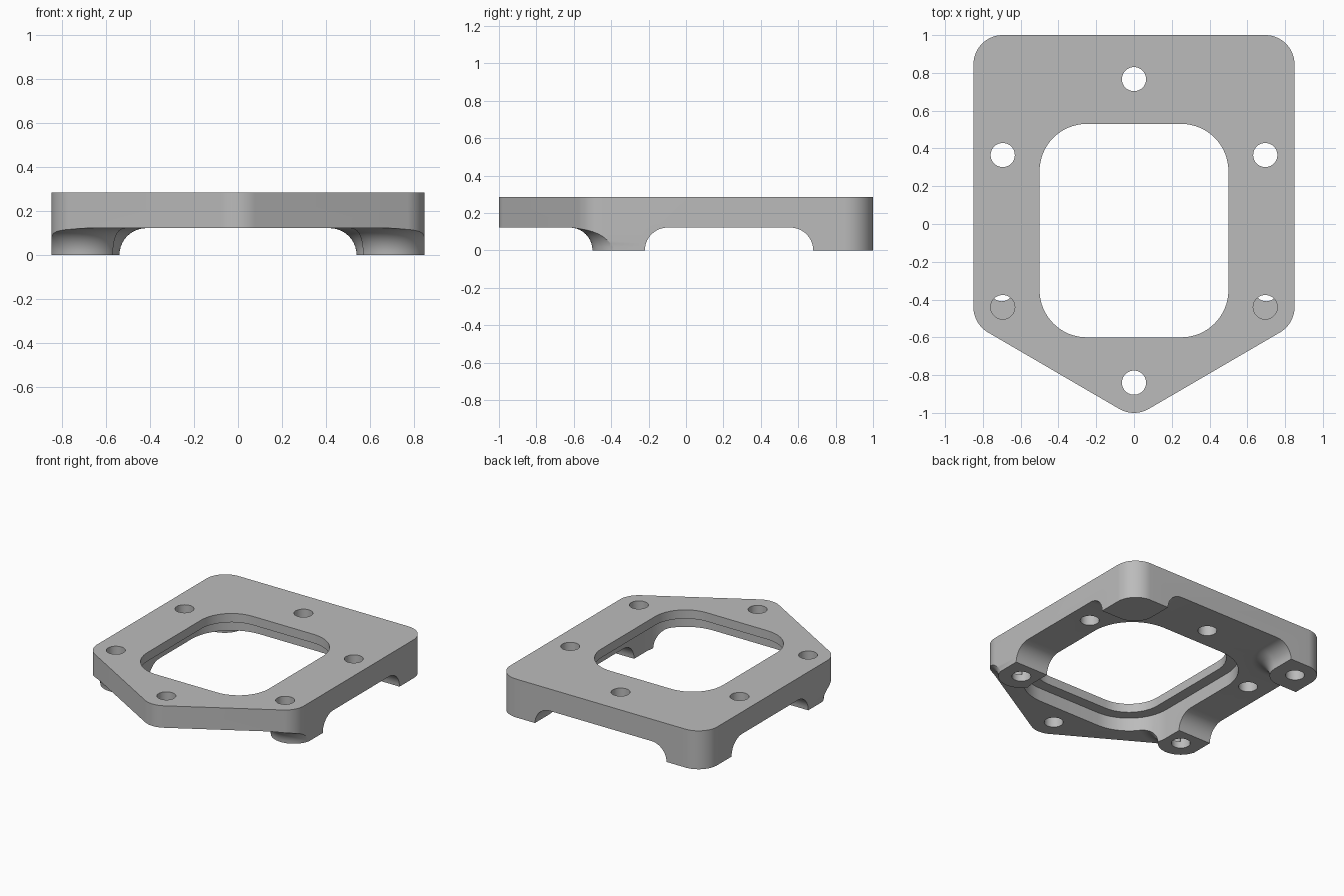
import bpy, bmesh, math

cube = bpy.data.objects.get("Cube")
if cube:
    bpy.data.objects.remove(cube, do_unlink=True)

TOP, UNDER, LEDGE = 0.285, 0.122, 0.22   # plate top, plate underside, pocket ceiling
FLARE = UNDER                            # fillet radius where legs meet the plate


def arc(cx, cy, r, a0, a1, n=16):
    """Points on an arc, angles in degrees."""
    return [(cx + r * math.cos(math.radians(a0 + (a1 - a0) * i / n)),
             cy + r * math.sin(math.radians(a0 + (a1 - a0) * i / n))) for i in range(n + 1)]


def loft(name, layers):
    """Closed solid through (z, outline) layers with equal point counts."""
    bm = bmesh.new()
    rings = [[bm.verts.new((x, y, z)) for x, y in pts] for z, pts in layers]
    for low, high in zip(rings, rings[1:]):
        for i in range(len(low)):
            j = (i + 1) % len(low)
            bm.faces.new((low[i], low[j], high[j], high[i]))
    bm.faces.new(rings[0][::-1])
    bm.faces.new(rings[-1])
    bmesh.ops.recalc_face_normals(bm, faces=bm.faces)
    mesh = bpy.data.meshes.new(name)
    bm.to_mesh(mesh)
    bm.free()
    obj = bpy.data.objects.new(name, mesh)
    bpy.context.scene.collection.objects.link(obj)
    return obj


def prism(name, pts, z0, z1):
    return loft(name, [(z0, pts), (z1, pts)])


def rounded_rect(x, y0, y1, r):
    return (arc(x - r, y1 - r, r, 0, 90) + arc(r - x, y1 - r, r, 90, 180)
            + arc(r - x, y0 + r, r, 180, 270) + arc(x - r, y0 + r, r, 270, 360))


def combine(target, tool, operation):
    """Apply a boolean and discard the tool."""
    mod = target.modifiers.new("cut", 'BOOLEAN')
    mod.operation, mod.solver, mod.object = operation, 'EXACT', tool
    bpy.context.view_layer.objects.active = target
    bpy.ops.object.modifier_apply(modifier=mod.name)
    bpy.data.objects.remove(tool, do_unlink=True)


def front_leg_outline(side, d):
    # Rounded nose around the screw hole, straight back edge
    pts = arc(0.70, -0.345, 0.155 + d, 180, 360, 32)
    pts += [(0.855 + d, -0.22 + d), (0.545 - d, -0.22 + d)]
    return [(side * x, y) for x, y in pts]


def rear_leg_outline(side, d):
    # Rounded inner corner, outer sides trimmed later
    r = 0.15 + d
    pts = arc(0.54 - d + r, 0.68 - d + r, r, 180, 270, 24)
    pts += [(1.2, 0.68 - d), (1.2, 1.3), (0.54 - d, 1.3)]
    return [(side * x, y) for x, y in pts]


def leg(name, outline, side):
    layers = []
    for i in range(11):
        a = math.radians(9 * i)
        layers.append((FLARE * math.sin(a), outline(side, FLARE * (1 - math.cos(a)))))
    layers.append((0.17, outline(side, FLARE)))
    return loft(name, layers)


# Oversized slab and flared legs, trimmed together by the plate outline
bracket = prism("mounting_bracket", rounded_rect(1.5, -1.5, 1.5, 0.1), UNDER, TOP)
for side in (-1, 1):
    combine(bracket, leg("front_leg", front_leg_outline, side), 'UNION')
    combine(bracket, leg("rear_leg", rear_leg_outline, side), 'UNION')

R = 0.155
outline = (arc(0.695, 0.845, R, 0, 90) + arc(-0.695, 0.845, R, 90, 180)
           + arc(-0.695, -0.44, R, 180, 240) + arc(0, -0.845, R, 240, 300)
           + arc(0.695, -0.44, R, 300, 360))
combine(bracket, prism("outline_trim", outline, -0.1, 0.5), 'INTERSECT')
# Drop any skin below the feet and above the top is already flush

# Stepped central opening
combine(bracket, prism("pocket_cutter", rounded_rect(0.58, -0.68, 0.61, 0.33), -0.1, LEDGE),
        'DIFFERENCE')
combine(bracket, prism("opening_cutter", rounded_rect(0.5, -0.6, 0.53, 0.25), -0.2, 0.5),
        'DIFFERENCE')


def hole(x, y, z0, z1):
    pts = arc(x, y, 0.064, 0, 360, 40)[:-1]
    combine(bracket, prism("hole_cutter", pts, z0, z1), 'DIFFERENCE')


# Holes from the top face; the front pair stops inside the legs
hole(0, 0.767, -0.1, 0.5)
hole(0, -0.84, -0.1, 0.5)
for side in (-1, 1):
    hole(side * 0.695, 0.365, -0.1, 0.5)
    hole(side * 0.695, -0.44, 0.05, 0.5)

# Blind screw holes from under the feet; one rear foot is solid
hole(0.70, -0.345, -0.1, 0.14)
hole(-0.70, -0.345, -0.1, 0.14)
hole(-0.70, 0.85, -0.1, 0.14)

# Plain grey finish
grey = bpy.data.materials.new("light_grey")
grey.use_nodes = True
color = (0.5, 0.5, 0.5, 1)
grey.diffuse_color = color
grey.node_tree.nodes["Principled BSDF"].inputs["Base Color"].default_value = color
bracket.data.materials.clear()
bracket.data.materials.append(grey)

bpy.ops.object.select_all(action='DESELECT')
bracket.select_set(True)
bpy.context.view_layer.objects.active = bracket
bpy.ops.object.shade_smooth_by_angle(angle=math.radians(30))
